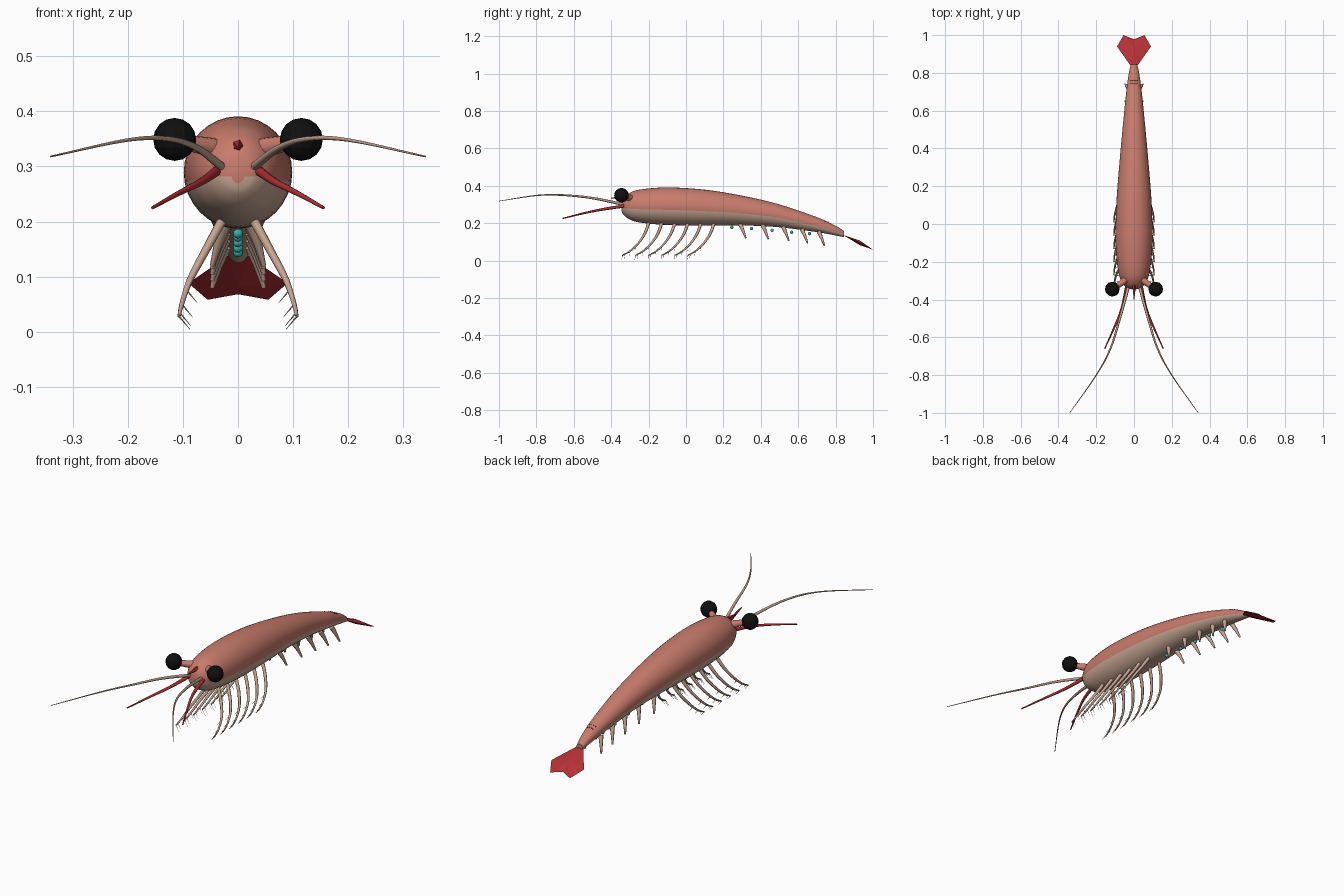
import bpy, bmesh, math
from mathutils import Vector, Matrix

if "Cube" in bpy.data.objects:
    bpy.data.objects.remove(bpy.data.objects["Cube"])


def material(name, rgb):
    m = bpy.data.materials.new(name)
    m.use_nodes = True
    m.diffuse_color = (*rgb, 1)
    bsdf = m.node_tree.nodes["Principled BSDF"]
    bsdf.inputs["Base Color"].default_value = (*rgb, 1)
    bsdf.inputs["Roughness"].default_value = 0.6
    return m


SHELL = material("shell pink", (0.58, 0.2, 0.15))
BELLY = material("belly beige", (0.57, 0.38, 0.29))
RED = material("deep red", (0.46, 0.03, 0.035))
BLACK = material("eye black", (0.005, 0.005, 0.005))
TEAL = material("light organ teal", (0.04, 0.45, 0.4))


def finish(name, bm, mats, smooth=True, mirror=False):
    bmesh.ops.recalc_face_normals(bm, faces=bm.faces)
    mesh = bpy.data.meshes.new(name)
    bm.to_mesh(mesh)
    bm.free()
    for m in mats:
        mesh.materials.append(m)
    ob = bpy.data.objects.new(name, mesh)
    bpy.context.collection.objects.link(ob)
    if smooth:
        bpy.ops.object.select_all(action="DESELECT")
        ob.select_set(True)
        bpy.context.view_layer.objects.active = ob
        bpy.ops.object.shade_smooth_by_angle(angle=math.radians(50))
    if mirror:
        mod = ob.modifiers.new("mirror", "MIRROR")
        mod.use_mirror_merge = False
    return ob


def spline(points, steps):
    """Catmull-Rom resampling of equal-length tuples."""
    pts = [Vector(p) for p in points]
    pts = [2 * pts[0] - pts[1]] + pts + [2 * pts[-1] - pts[-2]]
    out = []
    for a, b, c, d in zip(pts, pts[1:], pts[2:], pts[3:]):
        for i in range(steps):
            t = i / steps
            out.append(0.5 * (2 * b + (c - a) * t + (2 * a - 5 * b + 4 * c - d) * t * t
                              + (3 * b - a - 3 * c + d) * t ** 3))
    return out + [pts[-2]]


def bridge(bm, rings):
    n = len(rings[0])
    for r, q in zip(rings, rings[1:]):
        for i in range(n):
            bm.faces.new((r[i], r[(i + 1) % n], q[(i + 1) % n], q[i]))
    bm.faces.new(rings[0])
    bm.faces.new(rings[-1])


def tube(bm, path, r0, r1, sides=8):
    """Tapered tube along a path of points."""
    path = [Vector(p) for p in path]
    rings = []
    for i, p in enumerate(path):
        d = path[min(i + 1, len(path) - 1)] - path[max(i - 1, 0)]
        rot = d.to_track_quat("Z", "Y")
        r = r0 + (r1 - r0) * i / (len(path) - 1)
        rings.append([bm.verts.new(p + rot @ Vector((r * math.cos(k * math.tau / sides),
                                                     r * math.sin(k * math.tau / sides), 0)))
                      for k in range(sides)])
    bridge(bm, rings)


# Body: elliptical sections given as y, top, bottom, half width
sections = [(-0.346, 0.298, 0.27, 0.012), (-0.338, 0.328, 0.25, 0.037), (-0.31, 0.357, 0.225, 0.063),
            (-0.25, 0.379, 0.204, 0.084), (-0.1, 0.391, 0.19, 0.098), (0.1, 0.379, 0.187, 0.094),
            (0.3, 0.347, 0.188, 0.079), (0.5, 0.3, 0.178, 0.061), (0.7, 0.232, 0.152, 0.041),
            (0.8, 0.186, 0.134, 0.027), (0.845, 0.157, 0.125, 0.017)]
SIDES = 32
bm = bmesh.new()
rings = []
for y, top, low, w in spline(sections, 4):
    rings.append([bm.verts.new((w * math.cos(k * math.tau / SIDES), y,
                                (top + low) / 2 + (top - low) / 2 * math.sin(k * math.tau / SIDES)))
                  for k in range(SIDES)])
bridge(bm, rings)
# Underside faces start one strip below the widest line
bm.faces.ensure_lookup_table()
for i, f in enumerate(bm.faces):
    k = i % SIDES
    if i < len(bm.faces) - 2 and SIDES // 2 + 1 <= k < SIDES - 1:
        f.material_index = 1
finish("body", bm, [SHELL, BELLY])

# Eyes and stalks
bm = bmesh.new()
bmesh.ops.create_uvsphere(bm, u_segments=12, v_segments=8, radius=0.039,
                          matrix=Matrix.Translation((0.115, -0.345, 0.349)))
finish("eyes", bm, [BLACK], smooth=False, mirror=True)
bm = bmesh.new()
tube(bm, [(0.03, -0.285, 0.33), (0.1, -0.337, 0.345)], 0.02, 0.013, 12)
finish("eye_stalks", bm, [SHELL], mirror=True)

# Beak spike on the head
bm = bmesh.new()
tube(bm, [(0, -0.29, 0.34), (0, -0.4, 0.334)], 0.014, 0.002, 5)
finish("rostrum", bm, [RED], smooth=False)

# Feelers
bm = bmesh.new()
tube(bm, spline([(0.03, -0.335, 0.3), (0.075, -0.5, 0.334), (0.125, -0.66, 0.35),
                 (0.2, -0.8, 0.348), (0.34, -1, 0.318)], 5), 0.008, 0.0015)
finish("long_antennae", bm, [BELLY], mirror=True)
bm = bmesh.new()
tube(bm, spline([(0.038, -0.33, 0.292), (0.065, -0.45, 0.273), (0.11, -0.56, 0.25),
                 (0.155, -0.66, 0.225)], 4), 0.009, 0.003)
finish("short_antennae", bm, [RED], mirror=True)

# Six pairs of curved walking legs with bristles
legs, bristles = bmesh.new(), bmesh.new()
for i in range(6):
    y = -0.2 + 0.07 * i
    path = spline([(0.03, y, 0.2), (0.06, y - 0.02, 0.145), (0.088, y - 0.055, 0.092),
                   (0.102, y - 0.1, 0.05), (0.107, y - 0.14, 0.028)], 3)
    tube(legs, path, 0.009, 0.003)
    for p in path[-6::2] + [path[-1]]:
        tube(bristles, [p, p + Vector((-0.02, -0.004, -0.024))], 0.0016, 0.0004, 4)
finish("walking_legs", legs, [BELLY], mirror=True)
finish("leg_bristles", bristles, [BELLY], mirror=True)

# Five pairs of swimming legs
bm = bmesh.new()
for y, z in ((0.29, 0.195), (0.41, 0.19), (0.52, 0.18), (0.62, 0.168), (0.71, 0.155)):
    tube(bm, [(0.024, y, z), (0.036, y + 0.015, z - 0.035), (0.047, y + 0.03, z - 0.075)], 0.012, 0.004)
finish("swimming_legs", bm, [BELLY], mirror=True)

# Row of light organs under the belly
bm = bmesh.new()
for y, z in ((0.245, 0.178), (0.35, 0.172), (0.46, 0.162), (0.565, 0.152), (0.66, 0.144)):
    bmesh.ops.create_icosphere(bm, subdivisions=2, radius=0.009, matrix=Matrix.Translation((0, y, z)))
finish("light_organs", bm, [TEAL])

# Fan-shaped tail: a faceted wedge with a notched rear edge
bm = bmesh.new()
outline = [(0.018, 0.838, 0.138), (0.09, 0.94, 0.088), (0.055, 1, 0.058), (0, 0.978, 0.068)]
outline += [(-x, y, z) for x, y, z in outline[2::-1]]
rim = [bm.verts.new(p) for p in outline]
upper = bm.verts.new((0, 0.93, 0.107))
lower = bm.verts.new((0, 0.93, 0.082))
for a, b in zip(rim, rim[1:] + rim[:1]):
    bm.faces.new((a, b, upper))
    bm.faces.new((b, a, lower))
finish("tail_fan", bm, [RED], smooth=False)

# Small red flecks on the tail segment
bm = bmesh.new()
for y, z in ((0.743, 0.2135), (0.76, 0.206)):
    for x in (-0.016, -0.006, 0.006, 0.016):
        bmesh.ops.create_icosphere(bm, subdivisions=1, radius=0.003,
                                   matrix=Matrix.Translation((x, y, z - 12 * x * x)))
finish("tail_flecks", bm, [RED])
